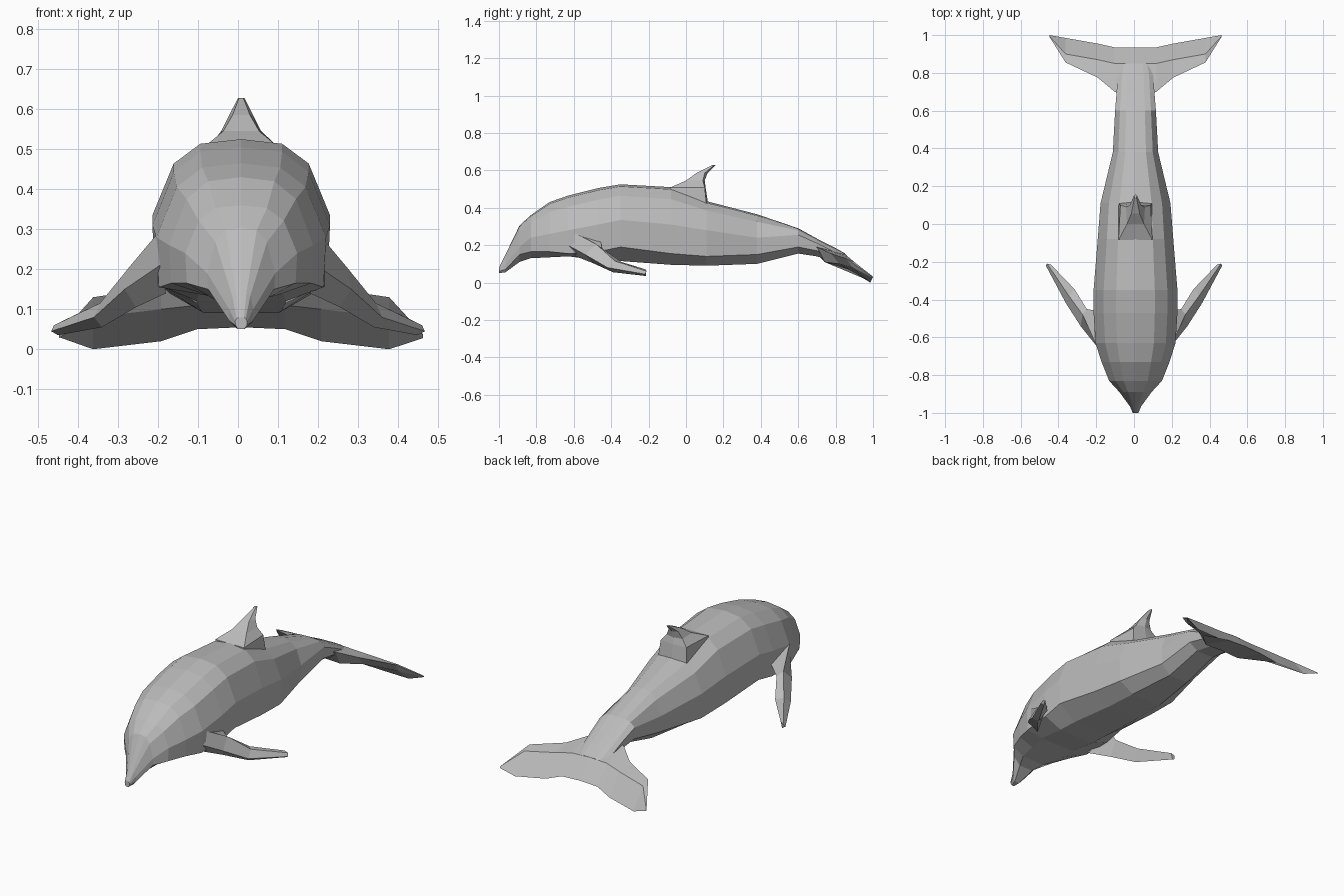
import bpy
import bmesh

if "Cube" in bpy.data.objects:
    bpy.data.objects.remove(bpy.data.objects["Cube"])

grey = bpy.data.materials.new("soft grey")
grey.use_nodes = True
COLOUR = (0.5, 0.5, 0.5, 1)
grey.diffuse_color = COLOUR
grey.node_tree.nodes["Principled BSDF"].inputs["Base Color"].default_value = COLOUR
CENTRE = 0.008


def loft(name, rings, shift=0.0):
    """Skin a row of equal closed rings and cap both ends."""
    bm = bmesh.new()
    rows = [[bm.verts.new((x + shift, y, z)) for x, y, z in ring] for ring in rings]
    for a, b in zip(rows, rows[1:]):
        for i in range(len(a)):
            j = (i + 1) % len(a)
            bm.faces.new((a[i], a[j], b[j], b[i]))
    bm.faces.new(rows[0])
    bm.faces.new(rows[-1])
    bmesh.ops.recalc_face_normals(bm, faces=bm.faces)
    mesh = bpy.data.meshes.new(name)
    bm.to_mesh(mesh)
    bm.free()
    mesh.materials.append(grey)
    obj = bpy.data.objects.new(name, mesh)
    bpy.context.collection.objects.link(obj)
    return obj


# Body stations: y, half width, top, widest height, lower edge, belly
stations = [
    (-1.0, .015, .08, .07, .06, .05),
    (-.965, .03, .15, .10, .07, .055),
    (-.89, .085, .305, .19, .15, .11),
    (-.83, .14, .36, .24, .165, .13),
    (-.73, .18, .43, .26, .165, .135),
    (-.63, .212, .465, .28, .155, .14),
    (-.47, .222, .505, .31, .165, .12),
    (-.35, .222, .525, .335, .19, .115),
    (-.08, .20, .51, .31, .155, .095),
    (.11, .185, .435, .28, .14, .09),
    (.38, .12, .365, .24, .15, .10),
    (.6, .108, .29, .255, .19, .155),
    (.7, .10, .235, .21, .17, .14),
    (.78, .095, .195, .17, .15, .115),
    (.85, .08, .156, .14, .13, .10),
]


def body_ring(y, w, top, mid, low, belly):
    rise = top - mid
    half = [(.46 * w, top - .06 * rise), (.76 * w, top - .32 * rise),
            (w, mid), (.97 * w, low), (.5 * w, belly)]
    right = [(x, y, z) for x, z in half]
    left = [(-x, y, z) for x, z in reversed(half)]
    return [(0, y, top)] + right + [(0, y, belly)] + left


loft("body", [body_ring(*s) for s in stations], CENTRE)

# Tail flukes: span, then (y, z) of leading edge, upper ridge, trailing edge, underside
span = [
    (0, (.66, .20), (.85, .155), (.935, .055), (.74, .115)),
    (.11, (.70, .19), (.85, .15), (.935, .05), (.74, .11)),
    (.2, (.775, .155), (.87, .135), (.955, .02), (.82, .10)),
    (.37, (.855, .13), (.90, .11), (.985, .0), (.89, .08)),
    (.455, (.99, .035), (.993, .037), (1.0, .03), (.995, .028)),
]
half_span = [[(x, y, z) for y, z in pts] for x, *pts in span]
other_span = [[(-x, y, z) for x, y, z in ring] for ring in reversed(half_span[1:])]
loft("tail_flukes", other_span + half_span, CENTRE)

# Dorsal fin levels: height, leading y and half width, rear shoulder y and half width, trailing y
levels = [
    (.41, -.085, .09, .11, .09, .12),
    (.508, -.085, .09, .10, .08, .105),
    (.545, .0, .045, .09, .05, .10),
    (.585, .055, .022, .10, .03, .115),
    (.628, .14, .005, .15, .008, .158),
]
loft("dorsal_fin", [[(-v, a, z), (v, a, z), (w, b, z), (0, c, z), (-w, b, z)]
                    for z, a, v, b, w, c in levels], CENTRE)

# Flipper rings from root to tip: leading edge, upper ridge, trailing edge, underside
flipper = [
    [(.195, -.65, .21), (.205, -.63, .285), (.20, -.46, .25), (.18, -.59, .14)],
    [(.283, -.54, .15), (.272, -.48, .205), (.25, -.45, .185), (.255, -.50, .105)],
    [(.36, -.42, .08), (.345, -.38, .115), (.315, -.345, .11), (.34, -.39, .055)],
    [(.467, -.22, .045), (.46, -.21, .06), (.44, -.215, .07), (.45, -.215, .035)],
]
for side, sign in (("left", 1), ("right", -1)):
    loft(side + "_flipper", [[(sign * x, y, z) for x, y, z in ring] for ring in flipper])
